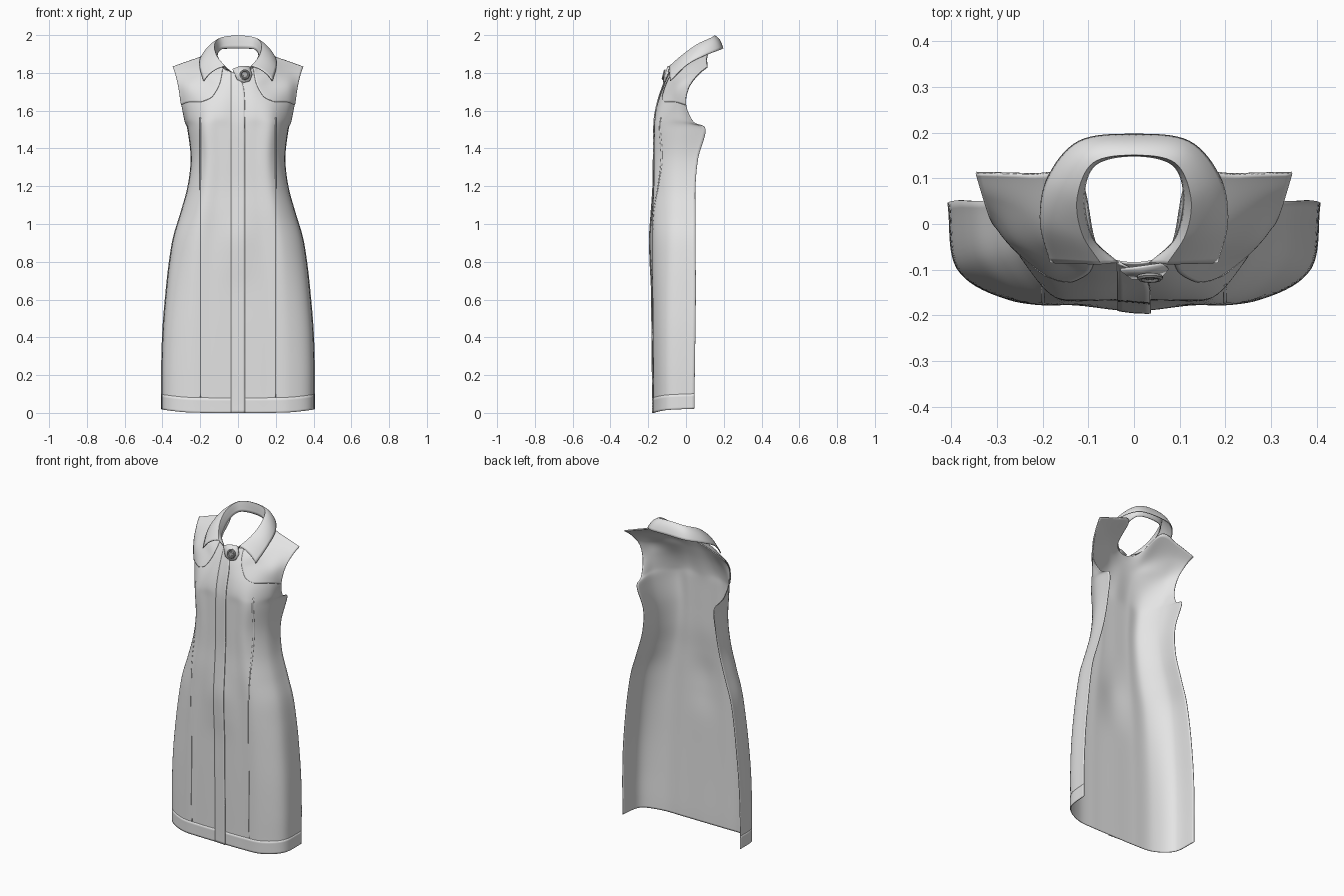
import bpy, bmesh, math
from mathutils import Vector

cube = bpy.data.objects.get("Cube")
if cube:
    bpy.data.objects.remove(cube)


def material(name, value):
    m = bpy.data.materials.new(name)
    m.use_nodes = True
    colour = (value, value, value, 1)
    m.diffuse_color = colour
    m.node_tree.nodes["Principled BSDF"].inputs["Base Color"].default_value = colour
    return m


cloth = material("pale grey cloth", 0.78)
button_grey = material("button grey", 0.4)


def finish(bm, name, mat, thickness=0.0):
    me = bpy.data.meshes.new(name)
    bm.to_mesh(me)
    bm.free()
    ob = bpy.data.objects.new(name, me)
    bpy.context.collection.objects.link(ob)
    me.materials.append(mat)
    if thickness:
        mod = ob.modifiers.new("thickness", "SOLIDIFY")
        mod.thickness = thickness
        mod.offset = 0
    bpy.ops.object.select_all(action="DESELECT")
    ob.select_set(True)
    bpy.context.view_layer.objects.active = ob
    bpy.ops.object.shade_smooth_by_angle(angle=math.radians(40))
    return ob


def grid(name, rows, thickness):
    bm = bmesh.new()
    vs = [[bm.verts.new(p) for p in row] for row in rows]
    for a, b in zip(vs, vs[1:]):
        for i in range(len(a) - 1):
            bm.faces.new((a[i], a[i + 1], b[i + 1], b[i]))
    return finish(bm, name, cloth, thickness)


def spline(pts, t):
    """Smooth curve through the points, t counted in points."""
    i = max(0, min(int(t), len(pts) - 2))
    f = t - i
    b, c = pts[i], pts[i + 1]
    a = pts[i - 1] if i else b * 2 - c
    d = pts[i + 2] if i + 2 < len(pts) else c * 2 - b
    return b + (c - a) * (f / 2) + (a * 2 - b * 5 + c * 4 - d) * (f * f / 2) \
        + ((b - c) * 3 + d - a) * (f ** 3 / 2)


# Skirt and waist sections: half width, side y, front y, corner fullness, height
SECTIONS = [(.405, .045, -.17, .66, 0), (.405, .045, -.17, .66, .08),
            (.405, .047, -.172, .66, .25), (.398, .05, -.174, .65, .45),
            (.381, .052, -.175, .63, .65), (.364, .051, -.176, .6, .8),
            (.342, .05, -.176, .58, .93), (.303, .05, -.174, .56, 1.06),
            (.265, .05, -.168, .55, 1.2), (.249, .065, -.166, .54, 1.35),
            (.266, .104, -.164, .54, 1.5)]
# Chest, armhole, neckline and shoulder, from centre to side
CHEST = [
    [(0, -.158, 1.57), (.093, -.163, 1.57), (.18, -.145, 1.565), (.257, -.055, 1.56), (.28, .04, 1.54)],
    [(0, -.143, 1.645), (.09, -.145, 1.645), (.175, -.12, 1.645), (.258, -.055, 1.645), (.298, 0, 1.63)],
    [(0, -.12, 1.72), (.085, -.115, 1.72), (.165, -.077, 1.73), (.26, -.035, 1.73), (.312, .015, 1.72)],
    [(0, -.1, 1.77), (.085, -.085, 1.775), (.16, -.025, 1.81), (.25, .035, 1.81), (.33, .065, 1.79)],
    [(0, -.085, 1.8), (.08, -.05, 1.825), (.12, .1, 1.9), (.23, .11, 1.87), (.345, .113, 1.83)]]

net = []
for w, ys, yf, k, z in SECTIONS:
    rise = .022 if z < .1 else 0
    # The closure stands forward a little over the hips
    belly = .013 * math.exp(-((z - .9) / .16) ** 2)
    shape = [(0, 1, 0), (.35, 1, 0), (.68, .96, .15), (.95, k, .7), (1, 0, 1)]
    row = [Vector((w * a, ys + (yf - ys) * b, z + rise * c)) for a, b, c in shape]
    row[0].y -= belly
    net.append(row)
net += [[Vector(p) for p in row] for row in CHEST]
TOP = len(net) - 1
YOKE = len(SECTIONS) + 1


def mirrored(row):
    return [Vector((-p.x, p.y, p.z)) for p in row[:0:-1]] + row


full = [mirrored(row) for row in net]


def surface(u, v):
    return spline([spline(row, (u + 1) * 4) for row in full], v)


def raised(u, v, h):
    """Point lifted off the dress surface by h."""
    e = .01
    u1, v1 = min(u, 1 - e), min(v, TOP - e)
    du = surface(u1 + e, v1) - surface(u1, v1)
    dv = surface(u1, v1 + e) - surface(u1, v1)
    return surface(u, v) + du.cross(dv).normalized() * h


def u_at(x, v):
    lo, hi = -1, 1
    for _ in range(14):
        mid = (lo + hi) / 2
        lo, hi = (mid, hi) if surface(mid, v).x < x else (lo, mid)
    return lo


def patch(name, v0, v1, bounds, nu, nv, lifts, thickness):
    """Strip of the dress surface, its lift running from left to right edge."""
    rows = []
    for j in range(nv + 1):
        v = v0 + (v1 - v0) * j / nv
        lo, hi = bounds(v)
        rows.append([raised(lo + (hi - lo) * i / nu, v,
                            lifts[0] + (lifts[1] - lifts[0]) * i / nu)
                     for i in range(nu + 1)])
    return grid(name, rows, thickness)


# Dress front, hem band and panel seams
patch("dress_front", 0, TOP, lambda v: (-1, 1), 72, 105, (0, 0), .004)
patch("hem_band", 0, 1, lambda v: (-1, 1), 72, 7, (.001, .001), .004)
for side, label in ((1, "left"), (-1, "right")):
    patch(label + "_panel_seam", 1, YOKE - 1,
          lambda v: (u_at(side * .198 - .003, v), u_at(side * .198 + .003, v)),
          2, 50, (.0008, .0008), .003)

    # Shoulder yoke with a curved inner edge
    def yoke(v):
        s = (v - YOKE) / (TOP - YOKE)
        inner = .25 + .2 * (1 - s) ** 3 + .1 * max(0, 1 - s * 8) ** 2
        return (inner, 1) if side > 0 else (-1, -inner)
    patch(label + "_yoke", YOKE, TOP, yoke, 26, 28, (.003, .003), .004)


# Front placket, flush on one side, its free edge sweeping back at the neck
def placket(v):
    sweep = max(0, (v - YOKE) / (TOP - YOKE)) ** 2
    return u_at(-.036, v), u_at(.036 - .06 * sweep, v)


patch("placket", 0, TOP, placket, 6, 75, (.001, .007), .005)

# Folded collar: stand, fold and outer edge from centre back to front
STAND = [(0, .15, 1.93), (.085, .13, 1.925), (.11, .06, 1.89), (.092, -.03, 1.838), (.035, -.085, 1.805)]
FOLD = [(0, .152, 1.996), (.09, .135, 1.985), (.125, .06, 1.95), (.115, -.02, 1.893), (.072, -.087, 1.835)]
EDGE = [(0, .195, 1.93), (.12, .18, 1.922), (.188, .1, 1.892), (.204, .005, 1.842), (.182, -.084, 1.757)]
curves = [mirrored([Vector(p) for p in c]) for c in (STAND, FOLD, EDGE)]
columns = []
for i in range(65):
    stand, fold, edge = (spline(c, i / 8) for c in curves)
    out = edge - fold
    bulge = Vector((out.x * .15, out.y * .15, .022))
    line = [stand.lerp(fold, k / 4) for k in range(4)]
    for k in range(9):
        t = k / 8
        line.append(fold.lerp(edge, t) + bulge * (2 * t * (1 - t)))
    columns.append(line)
grid("collar", columns, .005)

# Neck tab under the button
bm = bmesh.new()
outline = [(-.03, -.1, 1.82), (-.005, -.118, 1.765), (.03, -.12, 1.748), (.062, -.112, 1.757),
           (.075, -.097, 1.79), (.06, -.088, 1.835), (.01, -.095, 1.835)]
hub = bm.verts.new((.03, -.11, 1.79))
ring = [bm.verts.new(p) for p in outline]
for a, b in zip(ring, ring[1:] + ring[:1]):
    bm.faces.new((hub, a, b))
bmesh.ops.recalc_face_normals(bm, faces=bm.faces)
finish(bm, "neck_tab", cloth, .006)

# Button: lathed rim with a dished centre and four small studs
bm = bmesh.new()
profile = [(0, .004), (.015, .004), (.019, .009), (.024, .009), (.028, .005), (.028, 0), (0, 0)]
lathe = [bm.verts.new((r, 0, h)) for r, h in profile]
edges = [bm.edges.new(pair) for pair in zip(lathe, lathe[1:])]
bmesh.ops.spin(bm, geom=lathe + edges, cent=(0, 0, 0), axis=(0, 0, 1),
               angle=math.tau, steps=28, use_duplicate=False)
bmesh.ops.remove_doubles(bm, verts=bm.verts, dist=.0001)
for k in range(4):
    a = math.radians(45 + 90 * k)
    stud = bmesh.ops.create_cone(bm, cap_ends=True, segments=8, radius1=.003,
                                 radius2=.003, depth=.004)
    bmesh.ops.translate(bm, verts=stud["verts"],
                        vec=(.007 * math.cos(a), .007 * math.sin(a), .005))
bmesh.ops.recalc_face_normals(bm, faces=bm.faces)
button = finish(bm, "button", button_grey)
button.location = (.035, -.114, 1.79)
button.rotation_euler = (math.radians(76), 0, 0)
